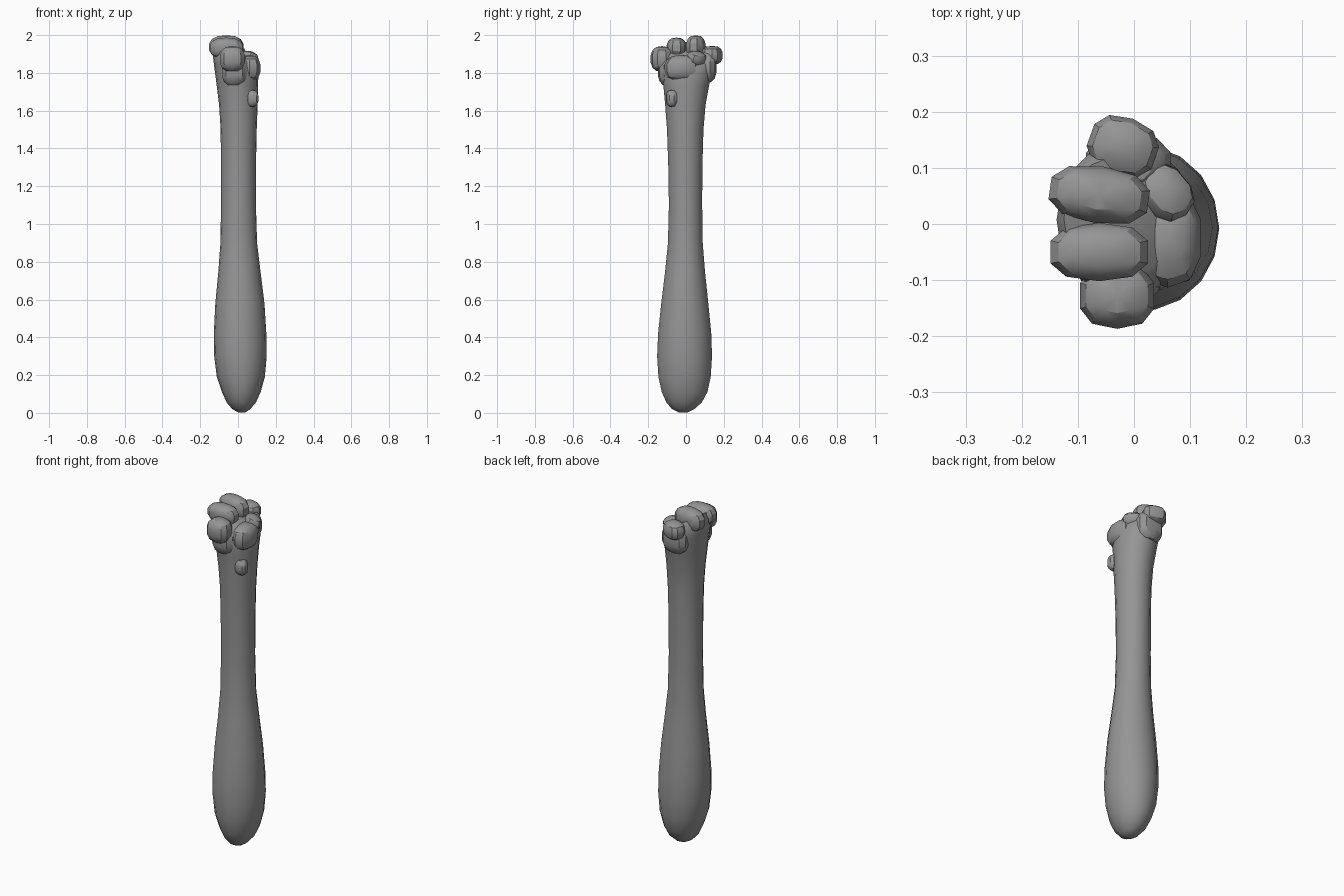
import bpy, bmesh, math
from mathutils import Euler, Vector

cube = bpy.data.objects.get("Cube")
if cube:
    bpy.data.objects.remove(cube, do_unlink=True)

grey = bpy.data.materials.new("plain grey")
grey.use_nodes = True
colour = (0.3, 0.3, 0.3, 1)
grey.diffuse_color = colour
grey.node_tree.nodes["Principled BSDF"].inputs["Base Color"].default_value = colour


def finish(bm, name, angle=40):
    bmesh.ops.recalc_face_normals(bm, faces=bm.faces)
    mesh = bpy.data.meshes.new(name)
    bm.to_mesh(mesh)
    bm.free()
    mesh.materials.append(grey)
    obj = bpy.data.objects.new(name, mesh)
    bpy.context.collection.objects.link(obj)
    bpy.ops.object.select_all(action='DESELECT')
    obj.select_set(True)
    bpy.context.view_layer.objects.active = obj
    bpy.ops.object.shade_smooth_by_angle(angle=math.radians(angle))
    return obj


def loft(name, rings, sides=18):
    """Skin elliptical rings given as height, x range, y range, tilt."""
    bm = bmesh.new()
    loops = []
    for z, x0, x1, y0, y1, tilt in rings:
        loop = []
        for i in range(sides):
            a = math.tau * i / sides
            dx = (x1 - x0) / 2 * math.cos(a)
            loop.append(bm.verts.new(((x0 + x1) / 2 + dx,
                                      (y0 + y1) / 2 + (y1 - y0) / 2 * math.sin(a),
                                      z - tilt * dx)))
        loops.append(loop)
    for low, high in zip(loops, loops[1:]):
        for i in range(sides):
            j = (i + 1) % sides
            bm.faces.new((low[i], low[j], high[j], high[i]))
    bm.faces.new(loops[0][::-1])
    bm.faces.new(loops[-1])
    return finish(bm, name)


def lump(name, centre, size, turn=(0, 0, 0), power=0.8):
    """Faceted rounded block used for each knuckle of the head."""
    bm = bmesh.new()
    bmesh.ops.create_uvsphere(bm, u_segments=10, v_segments=7, radius=1)
    rot = Euler([math.radians(t) for t in turn])
    for v in bm.verts:
        p = Vector([math.copysign(abs(c) ** power, c) * s for c, s in zip(v.co, size)])
        p.rotate(rot)
        v.co = p + Vector(centre)
    return finish(bm, name, 30)


# Shaft: heavy rounded foot, slim middle, flared and tilted top
loft("shaft", [
    (0.003, 0.0, 0.04, -0.04, 0.01, 0),
    (0.02, -0.03, 0.065, -0.075, 0.045, 0),
    (0.055, -0.06, 0.095, -0.105, 0.085, 0),
    (0.11, -0.085, 0.12, -0.13, 0.115, 0),
    (0.19, -0.112, 0.142, -0.148, 0.133, 0),
    (0.3, -0.126, 0.152, -0.155, 0.14, 0),
    (0.42, -0.128, 0.15, -0.15, 0.136, 0),
    (0.58, -0.12, 0.14, -0.133, 0.12, 0),
    (0.75, -0.104, 0.119, -0.112, 0.102, 0),
    (0.9, -0.093, 0.101, -0.097, 0.09, 0),
    (1.1, -0.09, 0.095, -0.092, 0.087, 0),
    (1.3, -0.09, 0.095, -0.095, 0.088, 0),
    (1.5, -0.092, 0.099, -0.102, 0.094, 0),
    (1.63, -0.1, 0.104, -0.112, 0.105, 0),
    (1.74, -0.115, 0.106, -0.122, 0.125, 0.1),
    (1.82, -0.128, 0.108, -0.135, 0.145, 0.25),
    (1.88, -0.138, 0.1, -0.13, 0.145, 0.4),
    (1.92, -0.125, 0.07, -0.1, 0.12, 0.45),
])

# Two long knuckles across the top
lump("rear_top_knuckle", (-0.062, 0.052, 1.937), (0.094, 0.052, 0.062), (0, 0, -8))
lump("front_top_knuckle", (-0.062, -0.05, 1.932), (0.092, 0.053, 0.055))

# Outer knuckles on the front and back
lump("front_knuckle", (-0.03, -0.128, 1.874), (0.07, 0.06, 0.068))
lump("front_knuckle_root", (-0.02, -0.095, 1.81), (0.07, 0.055, 0.08))
lump("back_knuckle", (-0.02, 0.138, 1.893), (0.065, 0.054, 0.05), (0, 0, -20))
lump("back_knuckle_root", (-0.01, 0.105, 1.83), (0.08, 0.058, 0.085))

# Lower pad, its upper fold and the small nub beneath
lump("side_pad", (0.06, -0.025, 1.825), (0.062, 0.09, 0.07))
lump("pad_fold", (0.055, 0.055, 1.875), (0.045, 0.055, 0.04), (0, 20, 40))
lump("shaft_nub", (0.075, -0.075, 1.665), (0.035, 0.032, 0.045))
